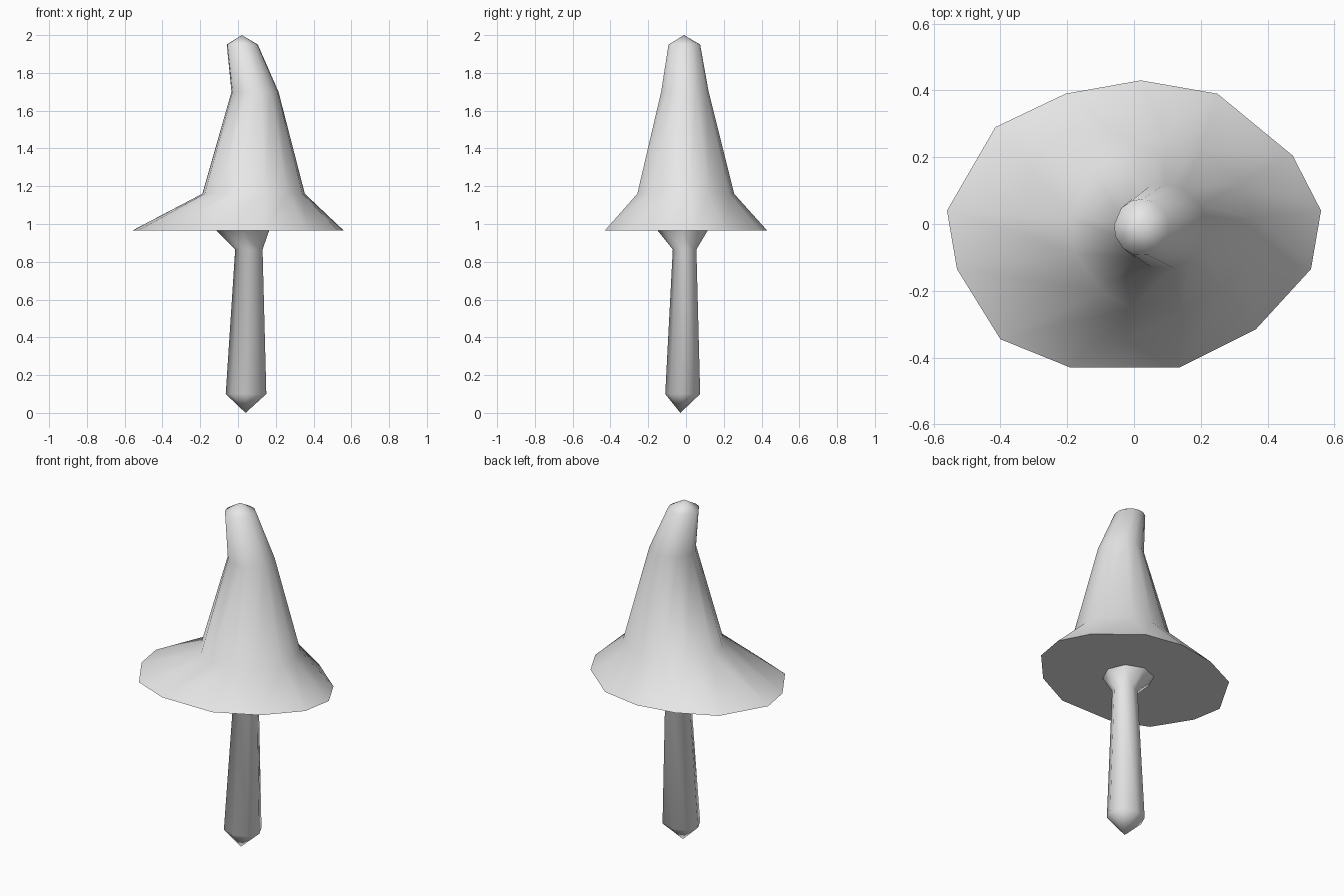
import bpy, bmesh, math

cube = bpy.data.objects.get("Cube")
if cube:
    bpy.data.objects.remove(cube, do_unlink=True)

grey = bpy.data.materials.new("light_grey")
grey.use_nodes = True
colour = (0.8, 0.8, 0.8, 1)
grey.diffuse_color = colour
grey.node_tree.nodes["Principled BSDF"].inputs["Base Color"].default_value = colour


def ellipse_ring(angles, z, x_min, x_max, y_min, y_max):
    """Ring of points that fits the given extents at height z."""
    cx, cy = (x_min + x_max) / 2, (y_min + y_max) / 2
    rx, ry = (x_max - x_min) / 2, (y_max - y_min) / 2
    return [(cx + rx * math.cos(a), cy + ry * math.sin(a), z) for a in angles]


def loft(name, rings, tip, cap_start=False):
    """Skin a stack of rings and close the last one to a point."""
    bm = bmesh.new()
    loops = [[bm.verts.new(p) for p in ring] for ring in rings]
    apex = bm.verts.new(tip)
    count = len(loops[0])
    for i in range(count):
        j = (i + 1) % count
        for low, high in zip(loops, loops[1:]):
            bm.faces.new((low[i], low[j], high[j], high[i]))
        bm.faces.new((loops[-1][i], loops[-1][j], apex))
    if cap_start:
        bm.faces.new(loops[0])
    bmesh.ops.recalc_face_normals(bm, faces=bm.faces[:])
    mesh = bpy.data.meshes.new(name)
    bm.to_mesh(mesh)
    bm.free()
    mesh.materials.append(grey)
    obj = bpy.data.objects.new(name, mesh)
    bpy.context.collection.objects.link(obj)
    bpy.ops.object.select_all(action="DESELECT")
    obj.select_set(True)
    bpy.context.view_layer.objects.active = obj
    bpy.ops.object.shade_smooth_by_angle(angle=math.radians(80))
    return obj


# Irregular brim outline, counter-clockwise from the model's left
outline = [(0.56, 0.04), (0.475, 0.205), (0.25, 0.39), (0.02, 0.43),
           (-0.205, 0.39), (-0.415, 0.29), (-0.56, 0.04), (-0.53, -0.135),
           (-0.4, -0.345), (-0.19, -0.43), (0.135, -0.43), (0.365, -0.315),
           (0.53, -0.135)]
brim_z = 0.965
brim = [(x, y, brim_z) for x, y in outline]
brim_angles = [math.atan2(y / 0.43, x / 0.56) for x, y in outline]

# Bent pointed cap with its wide brim and flat underside
cap_rings = [brim]
for extents in ((1.16, -0.19, 0.355, -0.265, 0.255),
                (1.70, -0.035, 0.215, -0.135, 0.12),
                (1.95, -0.06, 0.105, -0.095, 0.075)):
    cap_rings.append(ellipse_ring(brim_angles, *extents))
loft("mushroom_cap", cap_rings, (0.02, -0.01, 2.0), cap_start=True)

# Eight-sided stalk, flared under the cap and pointed at the foot
stalk_angles = [math.tau * i / 8 for i in range(8)]
stalk_rings = [ellipse_ring(stalk_angles, *extents) for extents in (
    (brim_z, -0.115, 0.165, -0.15, 0.115),
    (0.865, -0.015, 0.13, -0.07, 0.055),
    (0.10, -0.065, 0.15, -0.11, 0.075))]
stalk = loft("mushroom_stalk", stalk_rings, (0.04, -0.03, 0.0))

# Open-topped shell: keep the outside facing outward
bm = bmesh.new()
bm.from_mesh(stalk.data)
bm.faces.ensure_lookup_table()
face = min(bm.faces, key=lambda f: f.calc_center_median().z)
if face.normal.z > 0:
    bmesh.ops.reverse_faces(bm, faces=bm.faces[:])
bm.to_mesh(stalk.data)
bm.free()
